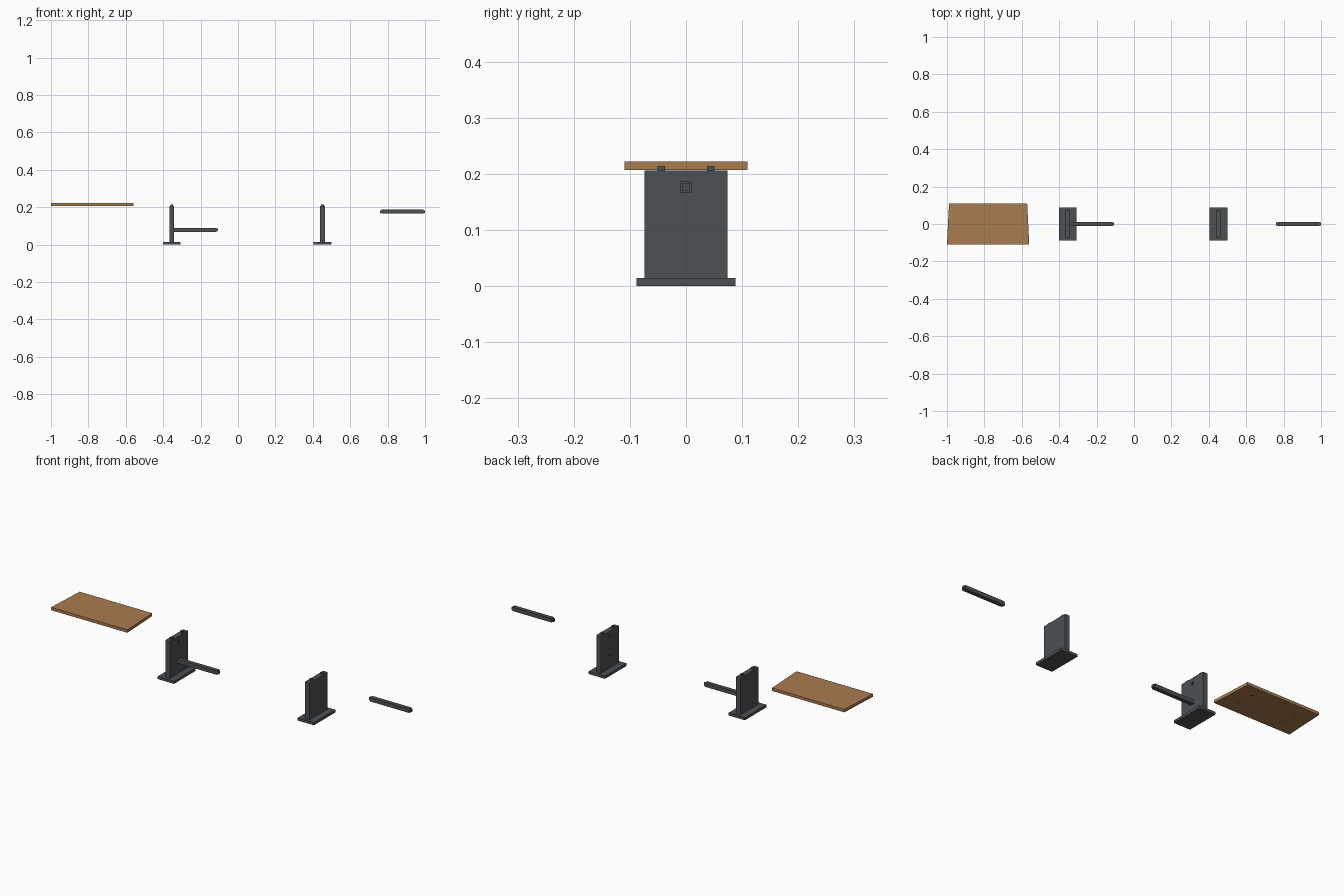
import bpy, bmesh

if "Cube" in bpy.data.objects:
    bpy.data.objects.remove(bpy.data.objects["Cube"])


def material(name, rgb):
    m = bpy.data.materials.new(name)
    m.diffuse_color = (*rgb, 1)
    m.use_nodes = True
    m.node_tree.nodes["Principled BSDF"].inputs["Base Color"].default_value = m.diffuse_color
    return m


WOOD = material("wood", (0.40, 0.20, 0.08))
DARK = material("dark_grey", (0.075, 0.082, 0.09))


def box(name, lo, hi, mat=None):
    bm = bmesh.new()
    bmesh.ops.create_cube(bm, size=1)
    for v in bm.verts:
        v.co = [(a + b) / 2 + c * (b - a) for a, b, c in zip(lo, hi, v.co)]
    me = bpy.data.meshes.new(name)
    bm.to_mesh(me)
    bm.free()
    ob = bpy.data.objects.new(name, me)
    bpy.context.collection.objects.link(ob)
    if mat:
        me.materials.append(mat)
    return ob


def cut(ob, lo, hi):
    cutter = box("cutter", lo, hi)
    cutter.hide_render = True
    mod = ob.modifiers.new("socket", 'BOOLEAN')
    mod.operation, mod.solver, mod.object = 'DIFFERENCE', 'EXACT', cutter
    bpy.context.view_layer.objects.active = ob
    bpy.ops.object.modifier_apply(modifier=mod.name)
    bpy.data.objects.remove(cutter)


T = 0.007          # half width of pegs and tenons
D = 0.0075         # tenon length and socket depth
PEG_Y = 0.044
BAR_Z = (0.079, 0.177)

# Tabletop: slightly trapezoid board with four sockets underneath
CX = -0.78
top = box("tabletop", (CX - 0.22, -0.11, 0.207), (CX + 0.22, 0.11, 0.222), WOOD)
for v in top.data.vertices:
    if v.co.y > 0:
        v.co.x = CX + (v.co.x - CX) * 0.95
for sx in (-1, 1):
    for sy in (-1, 1):
        x, y = CX + sx * 0.127, sy * PEG_Y
        cut(top, (x - T, y - T, 0.2), (x + T, y + T, 0.207 + D))


# Leg: base foot, upright panel with two sockets on its inner face, two pegs on top
def leg(side, cx, inner):
    box(side + "_foot", (cx - 0.047, -0.088, 0), (cx + 0.047, 0.088, 0.014), DARK)
    panel = box(side + "_panel", (cx - 0.013, -0.074, 0.014), (cx + 0.013, 0.074, 0.206), DARK)
    face = cx + inner * 0.013
    xs = sorted((face - inner * D, face + inner * 0.01))
    for z in BAR_Z:
        cut(panel, (xs[0], -T, z - T), (xs[1], T, z + T))
    for s in (-1, 1):
        y = s * PEG_Y
        box(side + "_peg", (cx - T, y - T, 0.206), (cx + T, y + T, 0.206 + D), DARK)


leg("left", -0.354, 1)
leg("right", 0.452, -1)


# Stretcher: square bar with a smaller tenon on each end
def stretcher(name, x0, z):
    x1, r = x0 + 0.226, 0.0103
    box(name, (x0, -r, z - r), (x1, r, z + r), DARK)
    box(name + "_tenon", (x0 - D, -T, z - T), (x0, T, z + T), DARK)
    box(name + "_tenon", (x1, -T, z - T), (x1 + D, T, z + T), DARK)


stretcher("lower_stretcher", -0.341, BAR_Z[0])
stretcher("upper_stretcher", 1.0 - D - 0.226, BAR_Z[1])
